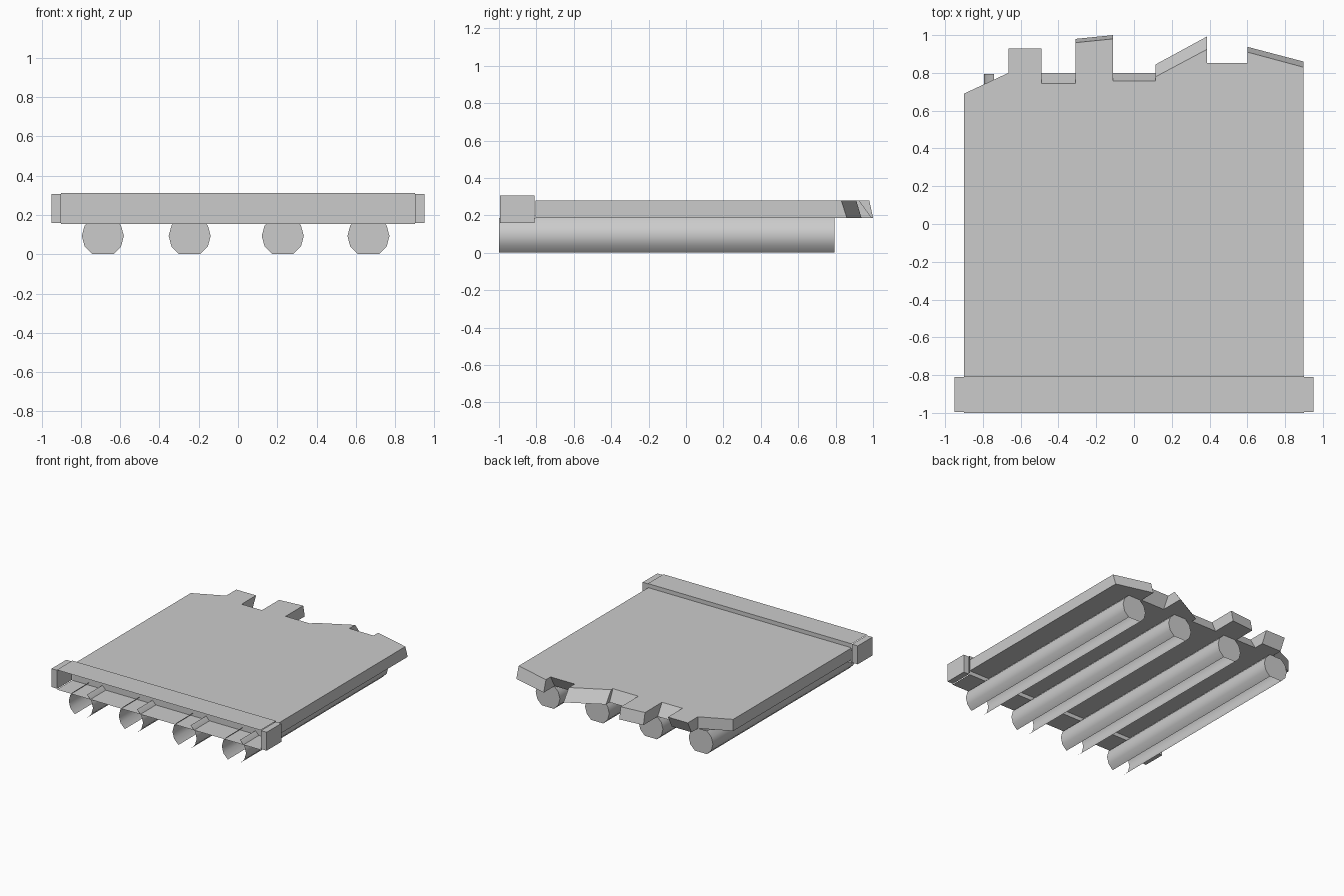
import bpy, bmesh, math

if "Cube" in bpy.data.objects:
    bpy.data.objects.remove(bpy.data.objects["Cube"])

Y_FRONT, Y_BEAM = -1.0, -0.805      # front end, back of the cross beam
Z_LOW, Z_HIGH = 0.187, 0.28         # deck underside and top


def make_object(name, verts, faces):
    mesh = bpy.data.meshes.new(name)
    mesh.from_pydata(verts, [], faces)
    mesh.update()
    obj = bpy.data.objects.new(name, mesh)
    bpy.context.collection.objects.link(obj)
    return obj


# Broken deck: (x, y of top edge, y of bottom edge) from left to right
broken_edge = [
    (-0.90, 0.69, 0.69), (-0.665, 0.80, 0.80),
    (-0.665, 0.928, 0.88), (-0.49, 0.928, 0.88),
    (-0.49, 0.745, 0.80), (-0.31, 0.745, 0.80),
    (-0.31, 0.96, 0.98), (-0.11, 0.98, 1.00),
    (-0.11, 0.758, 0.80), (0.115, 0.758, 0.80),
    (0.115, 0.78, 0.845), (0.387, 0.925, 0.993),
    (0.387, 0.852, 0.80), (0.60, 0.852, 0.80),
    (0.60, 0.91, 0.938), (0.897, 0.83, 0.86),
]
n = len(broken_edge) + 2
top = [(x, yt, Z_HIGH) for x, yt, yb in broken_edge]
bottom = [(x, yb, Z_LOW) for x, yt, yb in broken_edge]
top += [(0.897, Y_BEAM, Z_HIGH), (-0.90, Y_BEAM, Z_HIGH)]
bottom += [(0.897, Y_BEAM, Z_LOW), (-0.90, Y_BEAM, Z_LOW)]
# The front end stays open, it is covered by the beam
sides = [(i, n + i, n + (i + 1) % n, (i + 1) % n) for i in range(n) if i != n - 2]
sides = [tuple(reversed(f)) for f in sides]
make_object("broken_deck", top + bottom,
            [tuple(reversed(range(n))), tuple(range(n, 2 * n))] + sides)

# Cross beam: channel open towards the front
profile = [(Y_FRONT, 0.312), (Y_BEAM, 0.312), (Y_BEAM, 0.155), (Y_FRONT, 0.155)]
verts = [(x, y, z) for y, z in profile for x in (-0.9, 0.9)]
make_object("cross_beam", verts,
            [(2 * i, 2 * i + 1, 2 * i + 3, 2 * i + 2) for i in range(3)])

# Beam end blocks, slightly smaller than the beam
for side, name in ((-1, "beam_end_left"), (1, "beam_end_right")):
    bpy.ops.mesh.primitive_cube_add(size=1, location=(side * 0.925, -0.9025, 0.2335))
    block = bpy.context.object
    block.name = name
    block.scale = (0.05, 0.185, 0.147)


# Logs: twelve-sided, open at the front, along the ground and under the deck
def log(name, cx, radius=0.107, cz=0.093, y_back=0.795):
    angles = [-60, -30, 0, 30, 60, 120, 150, 180, 210, 240]
    verts = []
    for a in angles:
        x = cx + radius * math.cos(math.radians(a))
        z = cz + radius * math.sin(math.radians(a))
        verts += [(x, Y_FRONT, z), (x, y_back, z)]
    faces = [(2 * i, 2 * i + 1, 2 * i + 3, 2 * i + 2) for i in range(9) if i != 4]
    faces.append(tuple(reversed(range(1, 20, 2))))      # back end
    obj = make_object(name, verts, faces)
    bpy.ops.object.select_all(action='DESELECT')
    obj.select_set(True)
    bpy.context.view_layer.objects.active = obj
    bpy.ops.object.shade_smooth_by_angle(angle=math.radians(40))


for i, cx in enumerate((-0.688, -0.246, 0.228, 0.664)):
    log(f"support_log_{i + 1}", cx)
